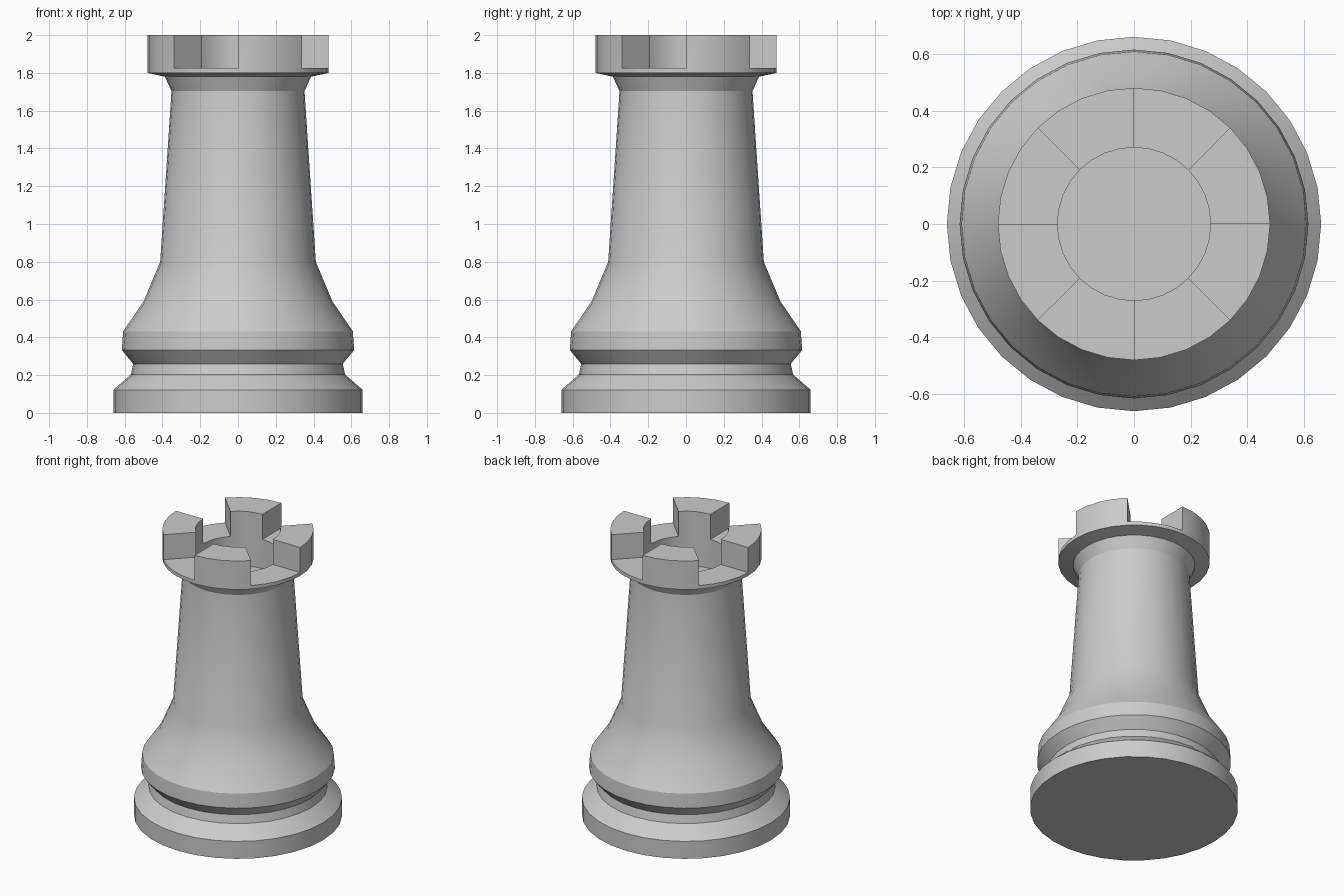
import bpy, bmesh
from math import cos, sin, tau, radians

if "Cube" in bpy.data.objects:
    bpy.data.objects.remove(bpy.data.objects["Cube"])

SIDES = 32
FLOOR_Z, TOP_Z = 1.825, 2.0
OUTER, INNER = 0.48, 0.27

# Turned profile: (radius, height), from the base edge up, over the rim, down into the well
profile = [
    (0.66, 0.0), (0.66, 0.122), (0.567, 0.203), (0.555, 0.26),
    (0.615, 0.333), (0.608, 0.432), (0.50, 0.59), (0.412, 0.80),
    (0.352, 1.703), (0.387, 1.78), (OUTER, 1.80),
    (OUTER, FLOOR_Z), (INNER, FLOOR_Z), (INNER, 1.62),
]

bm = bmesh.new()
rings = [[bm.verts.new((r * cos(tau * i / SIDES), r * sin(tau * i / SIDES), z))
          for i in range(SIDES)] for r, z in profile]

# Body walls; remember the flat rim faces that carry the battlements
merlon_faces = []
for k, (low, high) in enumerate(zip(rings, rings[1:])):
    for i in range(SIDES):
        j = (i + 1) % SIDES
        f = bm.faces.new((low[i], low[j], high[j], high[i]))
        if profile[k] == (OUTER, FLOOR_Z) and (i // 4) % 2 == 0:
            merlon_faces.append(f)

# Underside and well floor
bm.faces.new(list(reversed(rings[0])))
bm.faces.new(rings[-1])

# Battlements: every other eighth of the rim is raised
raised = bmesh.ops.extrude_face_region(bm, geom=merlon_faces)["geom"]
bmesh.ops.delete(bm, geom=[f for f in merlon_faces if f.is_valid], context='FACES')
for v in raised:
    if isinstance(v, bmesh.types.BMVert):
        v.co.z = TOP_Z

bmesh.ops.recalc_face_normals(bm, faces=bm.faces[:])
mesh = bpy.data.meshes.new("tower_piece")
bm.to_mesh(mesh)
bm.free()

tower = bpy.data.objects.new("tower_piece", mesh)
bpy.context.collection.objects.link(tower)
bpy.context.view_layer.objects.active = tower
tower.select_set(True)
bpy.ops.object.shade_smooth_by_angle(angle=radians(25))
